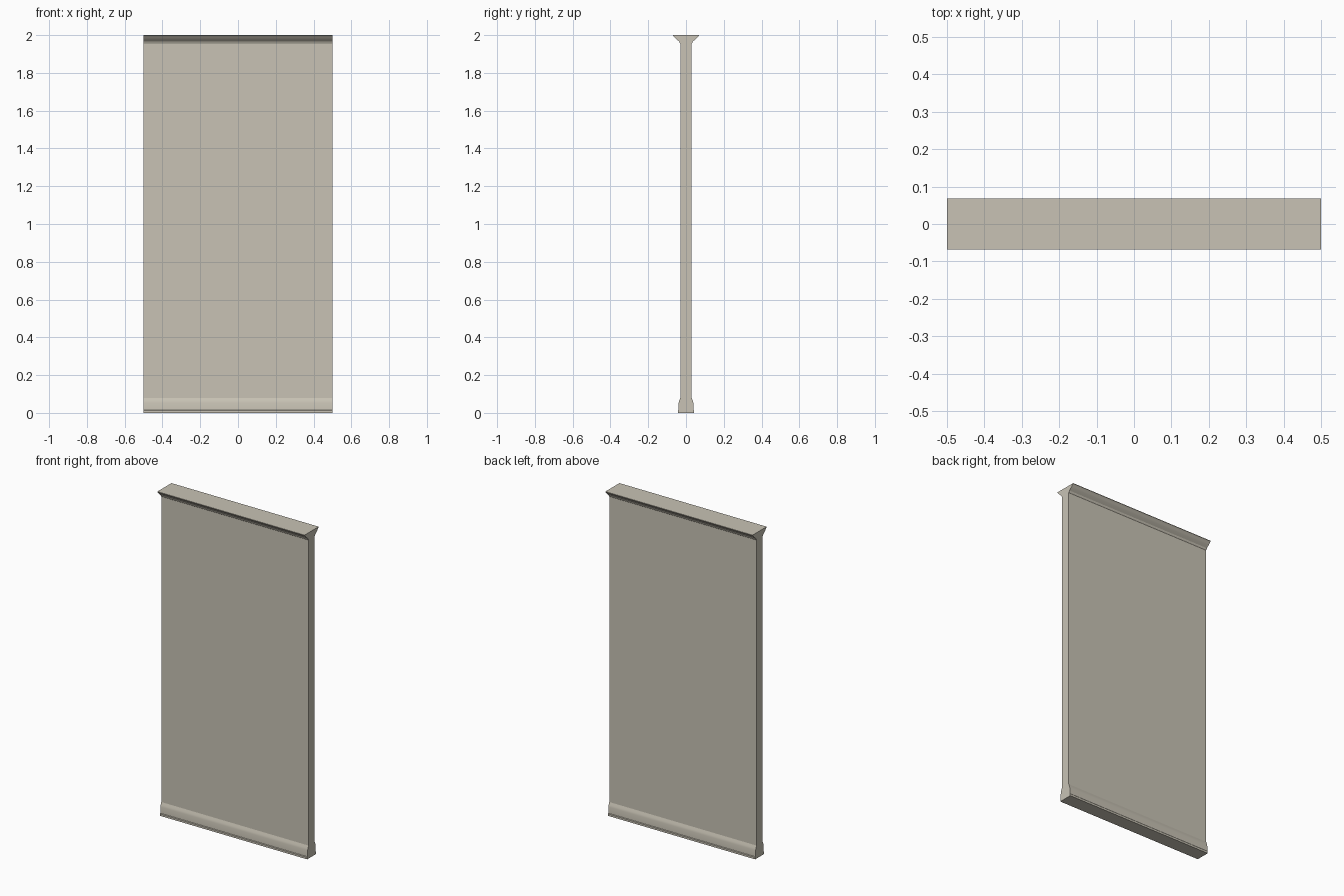
import bpy
import bmesh

cube = bpy.data.objects.get("Cube")
if cube:
    bpy.data.objects.remove(cube, do_unlink=True)

HALF_WIDTH = 0.5
WALL = 0.03

plaster = bpy.data.materials.new("warm_grey_plaster")
plaster.use_nodes = True
colour = (0.58, 0.545, 0.46, 1)
plaster.diffuse_color = colour
plaster.node_tree.nodes["Principled BSDF"].inputs["Base Color"].default_value = colour


def moulding(name, profile, bottom=False, top=False):
    """Mirror a (half depth, height) profile front to back and run it along x."""
    bm = bmesh.new()
    outline = [(-y, z) for y, z in profile] + [(y, z) for y, z in reversed(profile)]
    left, right = [[bm.verts.new((x, y, z)) for y, z in outline]
                   for x in (-HALF_WIDTH, HALF_WIDTH)]
    count = len(outline)
    for i in range(count):
        # Leave the seams between stacked parts open
        if (i == len(profile) - 1 and not top) or (i == count - 1 and not bottom):
            continue
        j = (i + 1) % count
        bm.faces.new((left[i], right[i], right[j], left[j]))
    bm.faces.new(left)
    bm.faces.new(right[::-1])
    bmesh.ops.recalc_face_normals(bm, faces=bm.faces)
    mesh = bpy.data.meshes.new(name)
    bm.to_mesh(mesh)
    bm.free()
    mesh.materials.append(plaster)
    obj = bpy.data.objects.new(name, mesh)
    bpy.context.collection.objects.link(obj)
    bpy.ops.object.select_all(action="DESELECT")
    obj.select_set(True)
    bpy.context.view_layer.objects.active = obj
    bpy.ops.object.shade_smooth_by_angle(angle=0.5)
    return obj


# Skirting along the floor, on both faces
moulding("baseboard", [(0.043, 0), (0.043, 0.012), (0.04, 0.016), (0.039, 0.053),
                       (0.036, 0.065), (0.032, 0.074), (WALL, 0.08)], bottom=True)

# Plain wall
moulding("wall_panel", [(WALL, 0.08), (WALL, 1.955)])

# Flared crown along the top, on both faces
moulding("crown_moulding", [(WALL, 1.955), (0.034, 1.96), (0.036, 1.966),
                            (0.043, 1.972), (0.051, 1.979), (0.057, 1.985),
                            (0.06, 1.989), (0.068, 1.997), (0.068, 2)], top=True)
